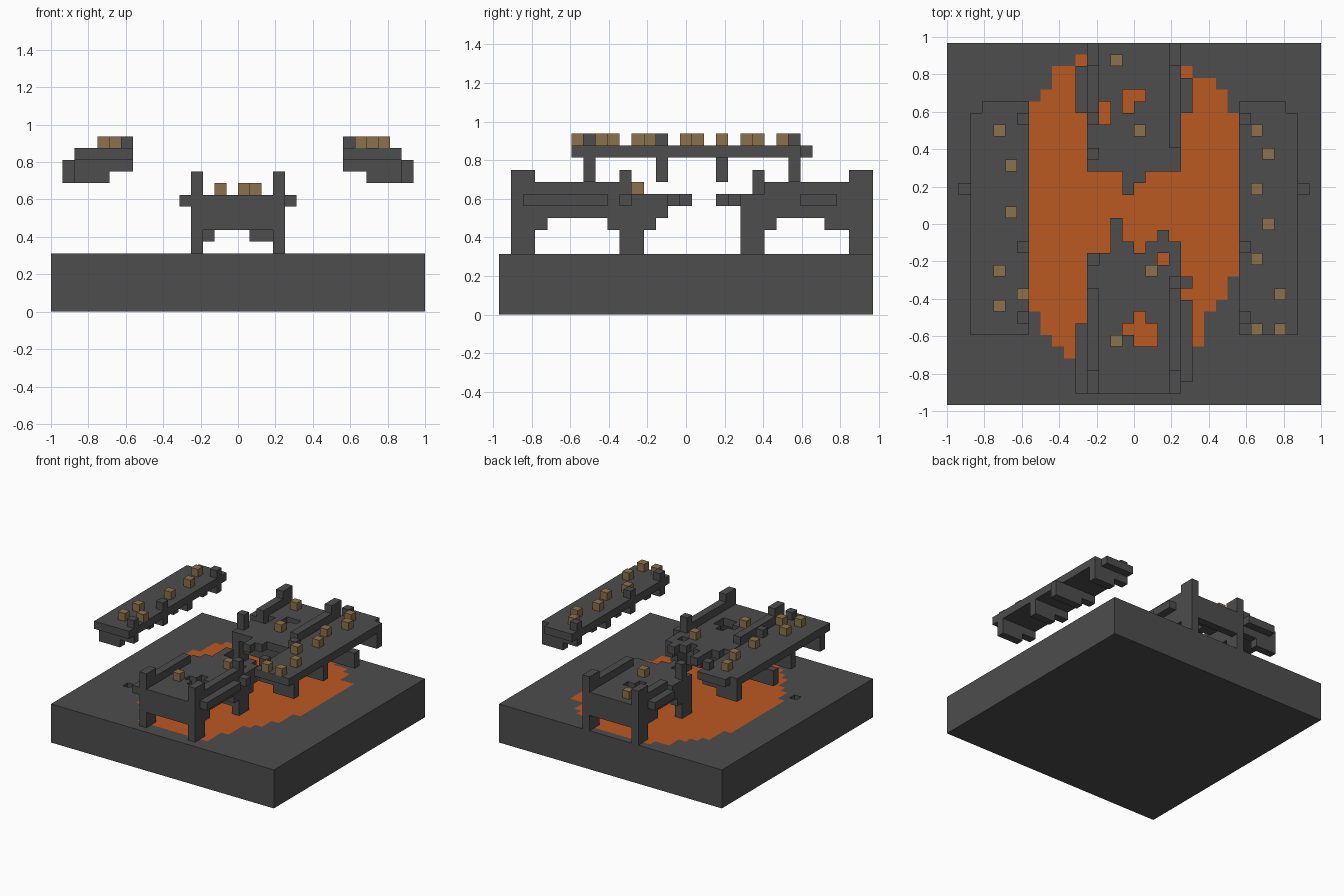
import bpy
import bmesh
import math
from mathutils import Vector

if "Cube" in bpy.data.objects:
    bpy.data.objects.remove(bpy.data.objects["Cube"], do_unlink=True)

U = 1 / 16  # edge length of one block


def material(name, r, g, b):
    m = bpy.data.materials.new(name)
    m.use_nodes = True
    m.diffuse_color = (r, g, b, 1)
    node = m.node_tree.nodes["Principled BSDF"]
    node.inputs["Base Color"].default_value = (r, g, b, 1)
    node.inputs["Roughness"].default_value = 0.9
    return m


STONE = material("dark stone", 0.075, 0.075, 0.075)
LAVA = material("orange lava", 0.5, 0.1, 0.016)
LAMP = material("tan lamp", 0.26, 0.165, 0.07)


def span(a, b):
    return range(a, b + 1)


def box(i, j, k):
    """All blocks inside inclusive (first, last) index ranges."""
    return {(x, y, z) for x in span(*i) for y in span(*j) for z in span(*k)}


def mirrored(cells):
    return {(-1 - x, y, z) for x, y, z in cells}


def both(cells):
    return cells | mirrored(cells)


def build(name, cells, mats, pick=None):
    """Skin a set of blocks, keeping only exposed faces."""
    bm = bmesh.new()
    axes = [Vector(a) for a in ((1, 0, 0), (0, 1, 0), (0, 0, 1))]
    for c in cells:
        mid = Vector((c[0] + 0.5, c[1], c[2] + 0.5))
        for a in range(3):
            u, v = axes[(a + 1) % 3] / 2, axes[(a + 2) % 3] / 2
            for s in (1, -1):
                d = axes[a] * s
                if tuple(int(p + q) for p, q in zip(c, d)) in cells:
                    continue
                o = mid + d / 2
                ring = [o + u + v, o - u + v, o - u - v, o + u - v][::s]
                f = bm.faces.new([bm.verts.new(p * U) for p in ring])
                f.material_index = pick(c, d) if pick else 0
    bmesh.ops.remove_doubles(bm, verts=bm.verts[:], dist=U / 100)
    bmesh.ops.dissolve_limit(bm, angle_limit=math.radians(1), verts=bm.verts[:],
                             edges=bm.edges[:], delimit={'MATERIAL', 'NORMAL'})
    mesh = bpy.data.meshes.new(name)
    bm.to_mesh(mesh)
    bm.free()
    for m in mats:
        mesh.materials.append(m)
    ob = bpy.data.objects.new(name, mesh)
    bpy.context.collection.objects.link(ob)
    return ob


# Ground slab with a lava pool: (first row, last row, left, right)
pool = [(-13, -12, -5, 4), (-11, -11, -6, 4), (-10, -10, -7, 5), (-9, -8, -8, 5),
        (-7, -7, -9, 6), (-6, -5, -10, 7), (-4, -2, -11, 8), (-1, 6, -11, 9),
        (7, 9, -10, 9), (10, 10, -9, 7), (11, 11, -8, 7), (12, 12, -7, 6),
        (13, 13, -7, 4), (14, 14, -5, 3)]
lava = {(x, y) for a, b, l, r in pool for y in span(a, b) for x in span(l, r)}
pit = {(-12, -6, 4)}
build("ground_slab", box((-16, 15), (-15, 15), (0, 4)) - pit, [STONE, LAVA],
      lambda c, d: int(d.z > 0 and c[2] == 4 and c[:2] in lava))


# Broken bridge decks, ragged towards the gap
def deck(rows, holes):
    return {(i - 4, y, 9) for i, (a, b) in enumerate(rows) for y in span(a, b)
            if (i - 4, y) not in holes}


front_ends = [-4, -3, 0, -2, -3, -2, -1, -2]
back_ends = [5, 5, 5, 3, 4, 5, 5, 5]
build("front_bridge_deck",
      deck([(-14, e) for e in front_ends],
           {(0, -8), (-1, -9), (0, -9), (1, -9), (0, -10), (1, -10), (2, -3)}), [STONE])
build("back_bridge_deck",
      deck([(e, 15) for e in back_ends],
           {(-1, 11), (0, 11), (-1, 10), (-3, 10), (-3, 9), (-4, 9)}), [STONE])


# Bridge sides: legs, stepped arches and tall end posts
def bridge_side(outer, inner, girder, haunches):
    cells = box((3, 3), outer, (5, 11)) - box((3, 3), outer, (9, 9))
    cells |= box((3, 3), inner, (5, 8)) | box((3, 3), girder, (8, 8))
    for y in haunches:
        cells |= box((3, 3), (y, y), (7, 7))
    return both(cells)


build("front_bridge_sides",
      bridge_side((-14, -13), (-5, -4), (-14, -3), (-12, -6, -3))
      | box((3, 3), (-2, -2), (8, 8)), [STONE])
build("back_bridge_sides",
      bridge_side((14, 15), (5, 6), (5, 15), (7, 12, 13)), [STONE])

# Cross beams between the legs
build("front_cross_beams", box((-3, 2), (-14, -14), (7, 8)) | box((-3, 2), (-5, -5), (7, 8))
      | box((1, 2), (-5, -5), (6, 6)) | box((-3, -3), (-5, -5), (6, 6)), [STONE])
build("back_cross_beams", box((-3, 2), (15, 15), (7, 8)) | box((-3, 2), (6, 6), (7, 8)), [STONE])

# Raised kerbs, inner posts and outer ledges
build("front_kerbs", both(box((3, 3), (-12, -6), (10, 10))), [STONE])
build("back_kerbs", box((3, 3), (7, 13), (10, 10)) | box((-4, -4), (10, 13), (10, 10)), [STONE])
build("inner_posts", box((3, 3), (-5, -5), (10, 11)) | box((-4, -4), (6, 6), (10, 11)), [STONE])
build("front_ledges", box((4, 4), (-13, -7), (9, 9)) | box((4, 4), (-5, -5), (9, 9))
      | box((-5, -5), (-14, -9), (9, 9)), [STONE])
build("back_ledges", box((4, 4), (10, 12), (9, 9)) | box((-5, -5), (10, 13), (9, 9)), [STONE])

# Floating side platforms with stepped brackets and edge stubs
platform = box((9, 13), (-9, 9), (13, 13)) | box((9, 12), (10, 10), (13, 13))
for y in (-8, -2, 3, 9):
    tip = 14 if y == 3 else 13
    platform |= box((9, tip), (y, y), (12, 12)) | box((11, tip), (y, y), (11, 11))
for y in (-8, -2, 9):
    platform.add((9, y, 14))
build("left_platform", platform, [STONE])
build("right_platform", mirrored(platform), [STONE])

# Lamps
build("bridge_lamps", {(x, y, 10) for x, y in ((-2, 14), (0, 8), (1, -4), (-2, -10))}, [LAMP])
build("left_platform_lamps", {(x, y, 14) for x, y in (
    (10, 8), (11, 6), (10, 3), (11, 0), (10, -3), (12, -6), (10, -9), (12, -9))}, [LAMP])
build("right_platform_lamps", {(x, y, 14) for x, y in (
    (-12, 8), (-11, 5), (-11, 1), (-12, -4), (-10, -6), (-12, -7))}, [LAMP])
